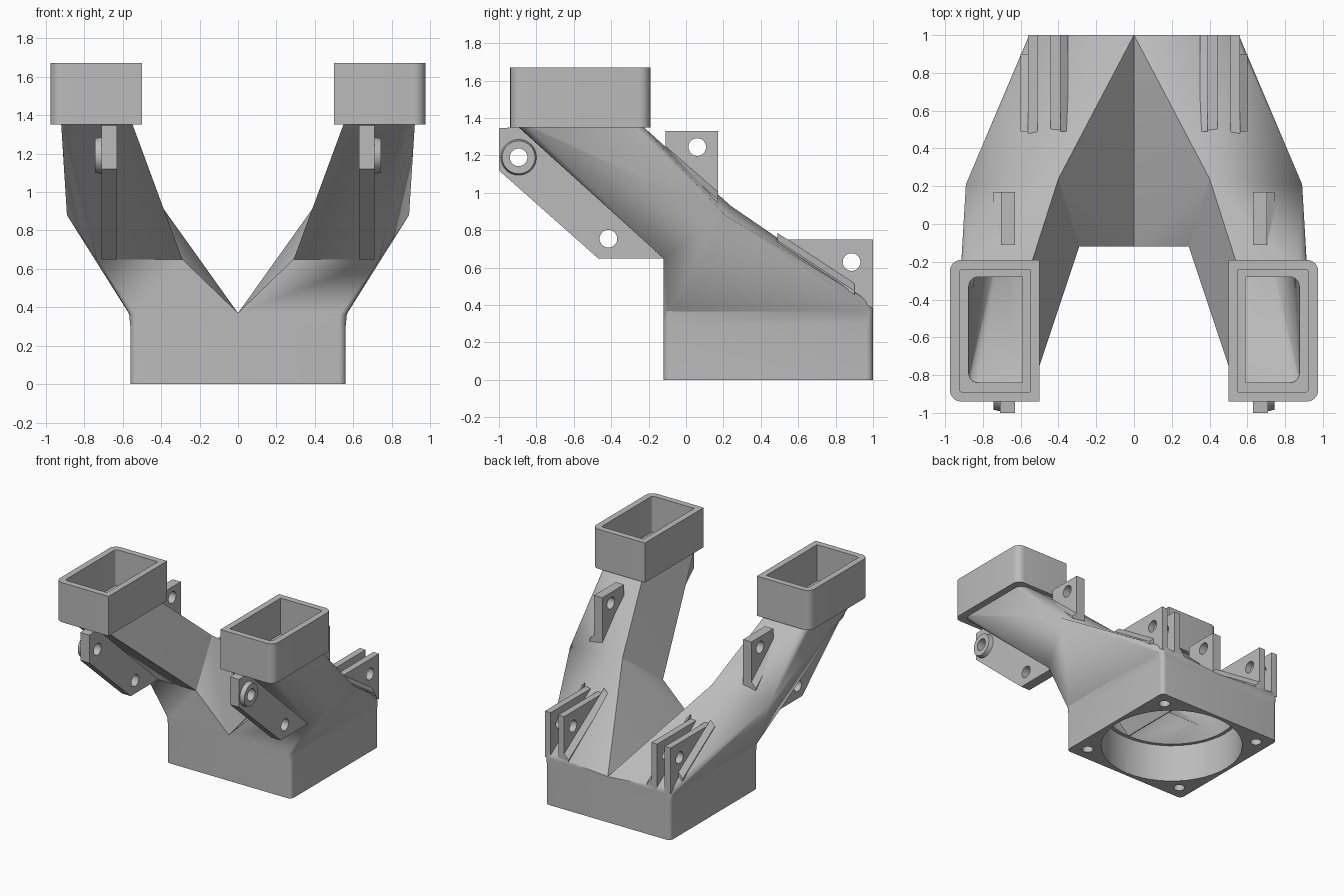
import bpy, bmesh, math
from mathutils import Vector

default = bpy.data.objects.get("Cube")
if default:
    bpy.data.objects.remove(default, do_unlink=True)

GREY = (0.5, 0.5, 0.5, 1.0)
mat = bpy.data.materials.new("light grey plastic")
mat.use_nodes = True
mat.diffuse_color = GREY
mat.node_tree.nodes["Principled BSDF"].inputs["Base Color"].default_value = GREY


def hull(name, points, side=1):
    """Convex solid around points, mirrored in x when side is -1."""
    bm = bmesh.new()
    for x, y, z in points:
        bm.verts.new((x * side, y, z))
    bmesh.ops.remove_doubles(bm, verts=bm.verts[:], dist=1e-5)
    bmesh.ops.convex_hull(bm, input=bm.verts[:])
    loose = [v for v in bm.verts if not v.link_faces]
    bmesh.ops.delete(bm, geom=loose, context='VERTS')
    bmesh.ops.dissolve_limit(bm, angle_limit=math.radians(0.5),
                             verts=bm.verts[:], edges=bm.edges[:])
    bmesh.ops.recalc_face_normals(bm, faces=bm.faces[:])
    mesh = bpy.data.meshes.new(name)
    bm.to_mesh(mesh)
    bm.free()
    mesh.materials.append(mat)
    obj = bpy.data.objects.new(name, mesh)
    bpy.context.collection.objects.link(obj)
    return obj


def section(x0, x1, y0, y1, z, r):
    """Rectangle at height z with its two outer (x1) corners rounded."""
    pts = [(x0, y0, z), (x0, y1, z)]
    for cy, start in ((y0 + r, -90), (y1 - r, 0)):
        for i in range(7):
            a = math.radians(start + 15 * i)
            pts.append((x1 - r + r * math.cos(a), cy + r * math.sin(a), z))
    return pts


def disc(cx, cy, z, r, start=0, sweep=360, n=48):
    angles = [math.radians(start + sweep * i / n) for i in range(n + 1)]
    return [(cx + r * math.cos(a), cy + r * math.sin(a), z) for a in angles]


def rod_x(name, y, z, r, x0, x1, side, r1=None):
    """Round rod along x, with an optional smaller end radius."""
    pts = [(x0, y + b, z + a) for a, b, _ in disc(0, 0, 0, r)]
    pts += [(x1, y + b, z + a) for a, b, _ in disc(0, 0, 0, r1 or r)]
    return hull(name, pts, side)


def combine(obj, others, operation):
    bpy.context.view_layer.objects.active = obj
    for other in others:
        mod = obj.modifiers.new("combine", 'BOOLEAN')
        mod.operation = operation
        mod.solver = 'EXACT'
        mod.object = other
        bpy.ops.object.modifier_apply(modifier=mod.name)
    return obj


def discard(objs):
    for o in objs:
        bpy.data.objects.remove(o, do_unlink=True)


def plate(name, profile, x0, x1, hole, side):
    """Drilled mounting plate from a y-z profile."""
    obj = hull(name, [(x, y, z) for x in (x0, x1) for y, z in profile], side)
    drill = rod_x("drill", *hole, 0.047, x0 - 0.2, x1 + 0.2, side)
    combine(obj, [drill], 'DIFFERENCE')
    discard([drill])
    return obj


def fillet(name, x, out, ends, side):
    """Sloping strip that blends a plate into the surface below."""
    pts = []
    for y, z in ends:
        pts += [(x, y, z + 0.04), (x + out * 0.012, y, z + 0.015),
                (x + out * 0.04, y, z), (x + out * 0.04, y, z - 0.02), (x, y, z - 0.02)]
    return hull(name, pts, side)


# Bend section shared by the lower and upper arm, and its inner copy
bend = [Vector(p) for p in ((0.29, -0.12, 0.65), (0.735, -0.12, 0.65),
                            (0.89, 0.21, 0.88), (0.4, 0.24, 0.93))]
centre = sum(bend, Vector()) / 4
bend_in = [centre + (p - centre) * 0.8 for p in bend]
overlap = [centre + Vector((0, 0.03, -0.04))]

solids, cavities, finished = [], [], []
for side in (1, -1):
    # Outer shell: base box, flared skirt, lower and upper arm
    foot = section(-0.02, 0.56, -0.12, 1, 0, 0.035)
    waist = section(-0.02, 0.56, -0.12, 1, 0.3, 0.035)
    flare = section(0, 0.567, -0.12, 1, 0.37, 0.035)
    solids.append(hull("base", foot + waist, side))
    solids.append(hull("skirt", section(0, 0.56, -0.12, 1, 0.3, 0.035) + flare, side))
    root = section(0, 0.55, -0.12, 1, 0.34, 0.035)
    shoulder = [(0.56, 0.965, 0.42), (0.53, 1, 0.41)]
    solids.append(hull("lower_arm", root + flare + shoulder + bend, side))
    mouth = section(0.55, 0.92, -0.9, -0.23, 1.355, 0.07)
    solids.append(hull("upper_arm", bend + overlap + mouth, side))

    # Air passages
    half_disc = disc(0, 0.44, 0.3, 0.5, -90, 180, 24)
    cavities.append(hull("lower_passage", half_disc + bend_in, side))
    throat = section(0.59, 0.875, -0.84, -0.28, 1.35, 0.05)
    cavities.append(hull("upper_passage", bend_in + overlap + throat, side))
    cavities.append(hull("throat", throat +
                         section(0.59, 0.875, -0.84, -0.28, 1.45, 0.05), side))
    cavities.append(hull("socket", section(0.55, 0.925, -0.89, -0.24, 1.38, 0.02) +
                         section(0.55, 0.925, -0.89, -0.24, 1.75, 0.02), side))
    for y in (-0.008, 0.888):
        cavities.append(hull("screw_hole", disc(0.448, y, -0.05, 0.042, n=24) +
                             disc(0.448, y, 0.22, 0.042, n=24), side))

cavities.append(hull("fan_opening", disc(0, 0.44, -0.05, 0.53) + disc(0, 0.44, 0.305, 0.53)))
body = combine(solids[0], solids[1:], 'UNION')
body.name = "duct_body"
combine(body, cavities, 'DIFFERENCE')
discard(solids[1:])
finished.append(body)

for side, word in ((1, "left"), (-1, "right")):
    # Nozzle collar
    collar = hull(word + "_collar", section(0.5, 0.975, -0.94, -0.19, 1.35, 0.06) +
                  section(0.5, 0.975, -0.94, -0.19, 1.67, 0.06), side)
    # Front fin with a bossed hole and a plain hole
    fin = plate(word + "_front_fin", [(-1, 1.345), (-1, 1.12), (-0.47, 0.65),
                (-0.1, 0.65), (-0.1, 0.67), (-0.85, 1.355)], 0.63, 0.71, (-0.415, 0.755), side)
    boss = rod_x("boss", -0.895, 1.19, 0.1, 0.69, 0.745, side, 0.088)
    drill = rod_x("drill", -0.895, 1.19, 0.047, 0.4, 0.9, side)
    combine(fin, [boss], 'UNION')
    combine(fin, [drill], 'DIFFERENCE')
    discard([boss, drill])
    # Upper lug on the arm
    lug = plate(word + "_upper_lug", [(-0.11, 1.33), (0.17, 1.33), (0.17, 0.94),
                (-0.11, 1.18)], 0.63, 0.705, (0.06, 1.245), side)
    parts = [collar, fin, lug,
             fillet(word + "_lug_fillet", 0.705, 1, ((-0.11, 1.21), (0.17, 0.965)), side)]
    # Paired rear brackets
    for tag, x0, x1, edge, out in (("inner", 0.39, 0.442, 0.39, -1),
                                   ("outer", 0.51, 0.562, 0.562, 1)):
        parts.append(plate(f"{word}_{tag}_bracket", [(0.48, 0.75), (1, 0.75), (1, 0.38),
                           (0.48, 0.72)], x0, x1, (0.885, 0.63), side))
        end = 1 if out < 0 else 0.9
        parts.append(fillet(f"{word}_{tag}_fillet", edge, out,
                            ((0.49, 0.745), (end, 0.41 + (1 - end) * 0.66)), side))
    for part in parts[:3]:
        combine(part, cavities, 'DIFFERENCE')
    finished += parts

discard(cavities)

# Smooth the rounded corners, keep hard edges crisp
bpy.ops.object.select_all(action='DESELECT')
for obj in finished:
    obj.select_set(True)
bpy.context.view_layer.objects.active = body
bpy.ops.object.shade_smooth_by_angle(angle=math.radians(25))
